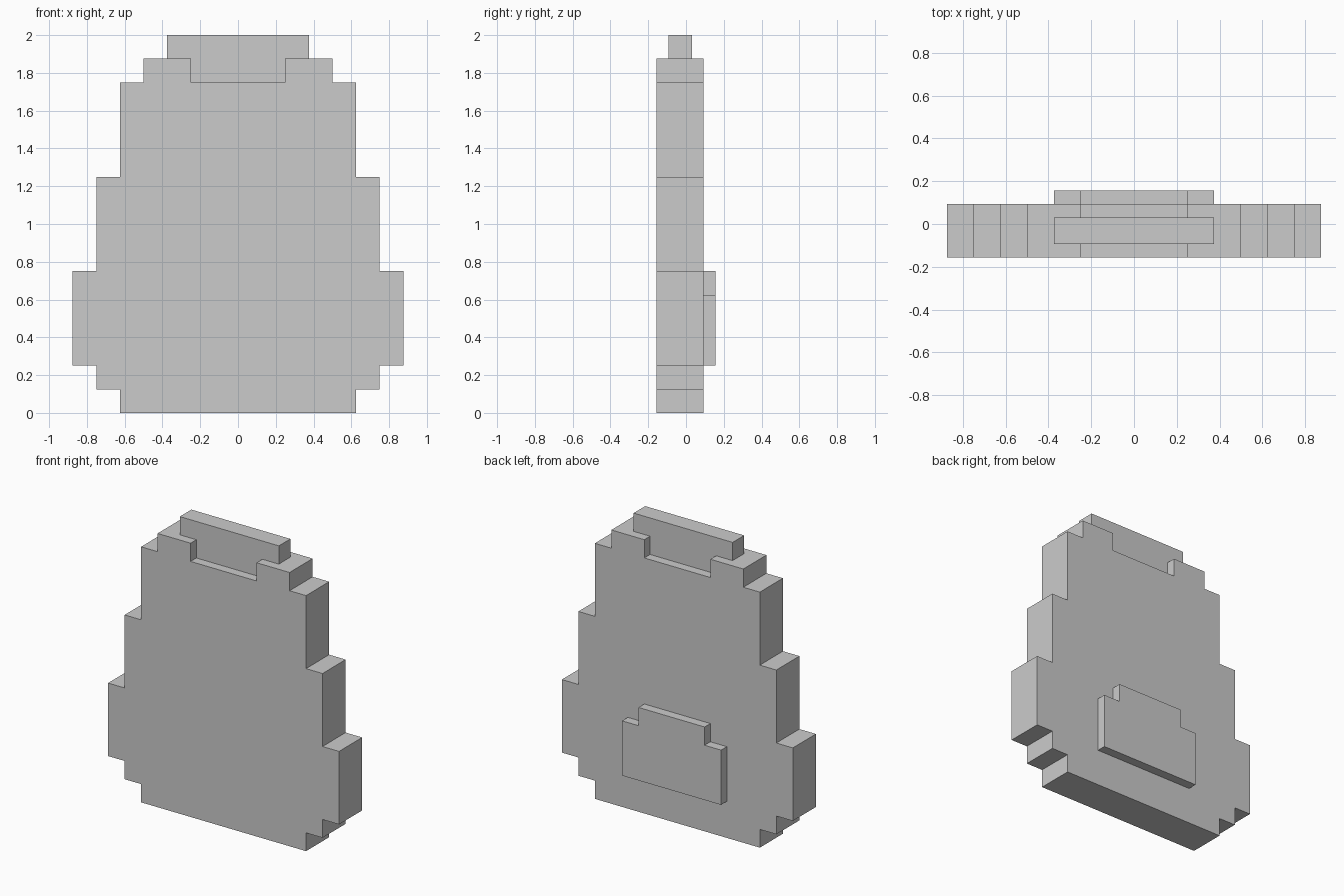
import bpy, bmesh

if "Cube" in bpy.data.objects:
    bpy.data.objects.remove(bpy.data.objects["Cube"])


def stepped_slab(name, half, y0, y1):
    """Mirror a right-hand outline (listed bottom to top) and extrude it along y."""
    outline = half + [(-x, z) for x, z in reversed(half)]
    bm = bmesh.new()
    face = bm.faces.new([bm.verts.new((x, y0, z)) for x, z in outline])
    ext = bmesh.ops.extrude_face_region(bm, geom=[face])
    verts = [g for g in ext["geom"] if isinstance(g, bmesh.types.BMVert)]
    bmesh.ops.translate(bm, verts=verts, vec=(0, y1 - y0, 0))
    bmesh.ops.recalc_face_normals(bm, faces=bm.faces)
    mesh = bpy.data.meshes.new(name)
    bm.to_mesh(mesh)
    bm.free()
    obj = bpy.data.objects.new(name, mesh)
    bpy.context.collection.objects.link(obj)
    return obj


def steps(rows):
    """Turn (half width, bottom, top) rows into a right-hand stair outline."""
    return [(w, z) for w, lo, hi in rows for z in (lo, hi)]


# Main body: stepped silhouette with a notch in the top edge
body = steps([(0.625, 0, 0.125), (0.75, 0.125, 0.25), (0.875, 0.25, 0.75),
              (0.75, 0.75, 1.25), (0.625, 1.25, 1.75), (0.5, 1.75, 1.875)])
body += [(0.25, 1.875), (0.25, 1.75)]
stepped_slab("body", body, -0.15625, 0.09375)

# Top tab: stem fills the notch, wider bar rests on the shoulders
stepped_slab("top_tab", steps([(0.25, 1.75, 1.875), (0.375, 1.875, 2.0)]),
             -0.09375, 0.03125)

# Raised panel on the back
stepped_slab("back_panel", steps([(0.375, 0.25, 0.625), (0.25, 0.625, 0.75)]),
             0.09375, 0.15625)
